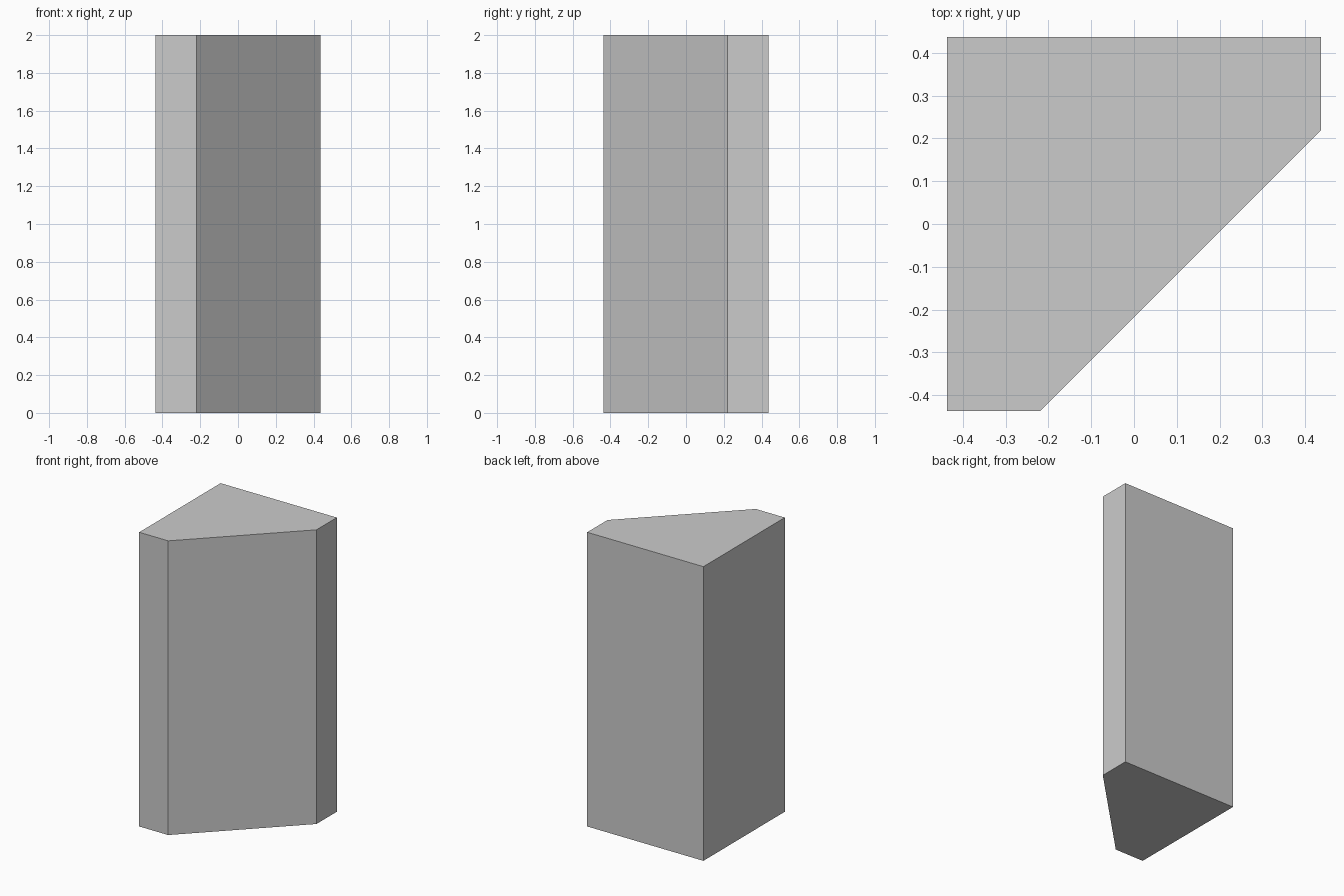
import bpy, bmesh

if "Cube" in bpy.data.objects:
    bpy.data.objects.remove(bpy.data.objects["Cube"])

HALF, CUT, HEIGHT = 0.437, 0.219, 2.0

# Square footprint with the front right corner cut off diagonally
profile = [(-HALF, -HALF), (-CUT, -HALF), (HALF, CUT), (HALF, HALF), (-HALF, HALF)]

# Extrude the footprint into a solid prism
bm = bmesh.new()
base = bm.faces.new([bm.verts.new((x, y, 0)) for x, y in profile])
top = bmesh.ops.extrude_face_region(bm, geom=[base], use_keep_orig=True)
verts = [g for g in top["geom"] if isinstance(g, bmesh.types.BMVert)]
bmesh.ops.translate(bm, verts=verts, vec=(0, 0, HEIGHT))
bmesh.ops.recalc_face_normals(bm, faces=bm.faces)

mesh = bpy.data.meshes.new("corner_pillar")
bm.to_mesh(mesh)
bm.free()
pillar = bpy.data.objects.new("corner_pillar", mesh)
bpy.context.collection.objects.link(pillar)
